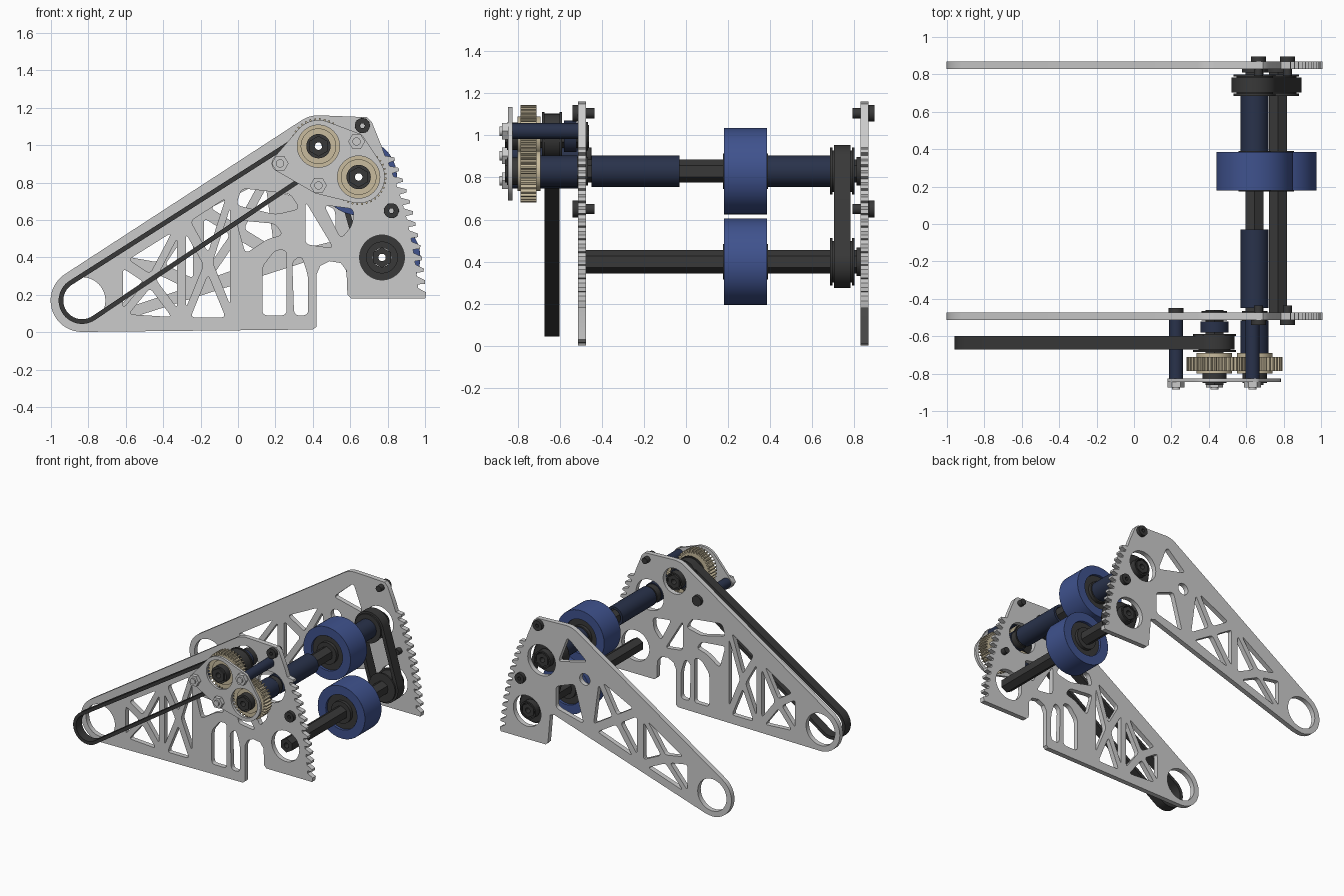
import bpy, bmesh
from math import sin, cos, pi, radians
from mathutils import Vector, Matrix
from mathutils.geometry import convex_hull_2d

if "Cube" in bpy.data.objects:
    bpy.data.objects.remove(bpy.data.objects["Cube"])


def mat(name, rgb):
    m = bpy.data.materials.new(name)
    m.diffuse_color = (*rgb, 1)
    m.use_nodes = True
    m.node_tree.nodes["Principled BSDF"].inputs["Base Color"].default_value = m.diffuse_color
    return m


BLUE = mat("roller_blue", (0.05, 0.085, 0.27))
NAVY = mat("tube_navy", (0.022, 0.032, 0.07))
DARK = mat("dark", (0.04, 0.04, 0.04))
TAN = mat("gear_tan", (0.58, 0.5, 0.34))


# ---- 2D outlines in the x-z plane ----
def circle(c, r, n=48, a0=0.0):
    return [(c[0] + r * cos(a0 + 2 * pi * i / n), c[1] + r * sin(a0 + 2 * pi * i / n)) for i in range(n)]


def arc(c, r, a, b, n=20):
    return [(c[0] + r * cos(radians(a + (b - a) * i / n)), c[1] + r * sin(radians(a + (b - a) * i / n)))
            for i in range(n + 1)]


def hull(*circles):
    pts = [p for c, r in circles for p in circle(c, r, 64)]
    return [pts[i] for i in convex_hull_2d([Vector(p) for p in pts])]


def rounded(poly, d=0.03, n=4):
    out, k = [], len(poly)
    for i in range(k):
        p, a, b = Vector(poly[i]), Vector(poly[i - 1]), Vector(poly[(i + 1) % k])
        s = p + (a - p).normalized() * min(d, (a - p).length * 0.45)
        e = p + (b - p).normalized() * min(d, (b - p).length * 0.45)
        for j in range(n + 1):
            t = j / n
            out.append(tuple(s * (1 - t) ** 2 + p * 2 * t * (1 - t) + e * t * t))
    return out


def cross_cell(quad, k=0.72):
    """Four rounded triangular windows left by an X brace."""
    q = [Vector(p) for p in quad]
    mid = sum(q, Vector((0, 0))) / 4
    res = []
    for i in range(4):
        tri = [q[i], q[(i + 1) % 4], mid]
        g = sum(tri, Vector((0, 0))) / 3
        res.append(rounded([g + (p - g) * k for p in tri], 0.025))
    return res


def gear(c, r, n):
    pts = []
    for i in range(n):
        for f, rr in ((0, r - 0.022), (0.4, r - 0.022), (0.55, r), (0.85, r)):
            a = 2 * pi * (i + f) / n
            pts.append((c[0] + rr * cos(a), c[1] + rr * sin(a)))
    return pts


def extrude(name, loops, y0, y1, material=None, bevel=0):
    """Outer loop plus hole loops, extruded from y0 to y1."""
    cu = bpy.data.curves.new(name, 'CURVE')
    cu.dimensions, cu.fill_mode, cu.extrude = '2D', 'BOTH', (y1 - y0) / 2
    for lp in loops:
        s = cu.splines.new('POLY')
        s.points.add(len(lp) - 1)
        for pt, p in zip(s.points, lp):
            pt.co = (p[0], p[1], 0, 1)
        s.use_cyclic_u = True
    tmp = bpy.data.objects.new(name, cu)
    me = bpy.data.meshes.new_from_object(tmp)
    bpy.data.objects.remove(tmp)
    me.transform(Matrix.Translation((0, (y0 + y1) / 2, 0)) @ Matrix.Rotation(pi / 2, 4, 'X'))
    bm = bmesh.new()
    bm.from_mesh(me)
    bmesh.ops.remove_doubles(bm, verts=bm.verts, dist=1e-5)
    bmesh.ops.recalc_face_normals(bm, faces=bm.faces)
    bm.to_mesh(me)
    bm.free()
    me.shade_smooth()
    me.set_sharp_from_angle(angle=radians(30))
    me.materials.clear()
    if material:
        me.materials.append(material)
    ob = bpy.data.objects.new(name, me)
    bpy.context.collection.objects.link(ob)
    if bevel:
        b = ob.modifiers.new("edge", 'BEVEL')
        b.width, b.segments, b.limit_method, b.angle_limit = bevel, 3, 'ANGLE', radians(40)
    return ob


PIVOT, DRIVE, UPPER, LOWER = (-0.834, 0.17), (0.43, 0.995), (0.645, 0.83), (0.77, 0.40)

# ---- side plates: toothed right edge, top edge and pivot ring shared ----
teeth = [(1.0, 0.18)]
A, B, C, N = Vector((0.965, 0.205)), Vector((0.935, 0.62)), Vector((0.775, 0.97)), 13
for i in range(N):
    for f, h in ((0.0, 0.038), (0.3, 0.042), (0.5, 0), (0.8, 0)):
        t = (i + f) / N
        tan = ((B - A) * (1 - t) + (C - B) * t).normalized()
        p = A * (1 - t) ** 2 + B * 2 * t * (1 - t) + C * t * t
        p += Vector((tan.y, -tan.x)) * h - tan * h * 0.35
        teeth.append(tuple(p))
edge = teeth + [(0.77, 0.99), (0.715, 1.125), (0.69, 1.15)] + arc(DRIVE, 0.165, 90, 122.7, 8) \
    + arc(PIVOT, 0.168, 122.7, 270)
holes = [circle(PIVOT, 0.125), circle(UPPER, 0.12), circle(LOWER, 0.12)]

front = [(0.40, 0.015), (0.42, 0.03), (0.42, 0.31), (0.44, 0.355), (0.49, 0.38), (0.55, 0.37), (0.58, 0.33),
         (0.585, 0.2), (0.605, 0.18)] + edge
front_cuts = [[(0.13, 0.09), (0.13, 0.35), (0.2, 0.44), (0.26, 0.44), (0.26, 0.09)],
              [(0.30, 0.09), (0.29, 0.38), (0.34, 0.41), (0.375, 0.3), (0.375, 0.09)],
              [(0.36, 0.70), (0.36, 0.47), (0.51, 0.45)],
              [(0.46, 0.68), (0.62, 0.66), (0.61, 0.57), (0.55, 0.50)],
              [(-0.01, 0.60), (0.04, 0.42), (0.16, 0.50), (0.24, 0.52), (0.2, 0.58)],
              [(-0.01, 0.68), (0.02, 0.77), (0.28, 0.74), (0.33, 0.66), (0.2, 0.63)]]
extrude("front_side_plate", [front] + holes + [circle(DRIVE, 0.1)] + [rounded(c) for c in front_cuts]
        + cross_cell([(-0.63, 0.08), (-0.31, 0.06), (-0.31, 0.58), (-0.63, 0.38)])
        + cross_cell([(-0.29, 0.05), (-0.03, 0.05), (-0.03, 0.77), (-0.29, 0.60)]), -0.512, -0.474)

back = [(-0.78, 0.01), (0.53, 0.43), (0.57, 0.42), (0.59, 0.2), (0.61, 0.18)] + edge
back_cuts = [[(0.42, 1.07), (0.50, 0.86), (0.25, 0.92)],
             [(0.36, 0.72), (0.52, 0.66), (0.52, 0.49), (0.28, 0.43)]]
extrude("back_side_plate", [back] + holes + [circle((0.27, 0.78), 0.045, 24)] + [rounded(c) for c in back_cuts]
        + cross_cell([(-0.64, 0.10), (-0.22, 0.24), (-0.22, 0.65), (-0.64, 0.38)])
        + cross_cell([(-0.20, 0.25), (0.22, 0.40), (0.16, 0.84), (-0.20, 0.66)]), 0.83, 0.868)

# ---- gearbox outer plate, standoffs and nuts ----
posts = [(0.225, 0.903), (0.43, 0.785), (0.634, 1.02)]
extrude("gearbox_plate", [hull((DRIVE, 0.14), (UPPER, 0.14), *[(p, 0.045) for p in posts]),
                          circle(DRIVE, 0.113), circle(UPPER, 0.113)], -0.845, -0.825)
for p in posts:
    extrude("standoff", [circle(p, 0.038, 32)], -0.825, -0.512, NAVY)
    extrude("standoff_nut", [circle(p, 0.045, 6)], -0.875, -0.845)
    extrude("standoff_bolt_tip", [circle(p, 0.022, 20)], -0.885, -0.875)
extrude("standoff_bolt_head", [circle(posts[0], 0.04, 32)], -0.474, -0.45, DARK, 0.012)

# ---- gears with hubs ----
for c, k in ((DRIVE, 36), (UPPER, 36)):
    extrude("spur_gear", [gear(c, 0.15, k), circle(c, 0.05, 6)], -0.786, -0.71, TAN)
    extrude("gear_boss", [circle(c, 0.095), circle(c, 0.05, 6)], -0.80, -0.69, TAN)
    extrude("gear_bearing_hub", [circle(c, 0.065, 32), circle(c, 0.045, 6)], -0.85, -0.80, DARK)


# ---- shafts and sleeves ----
def shaft(name, c, y0, y1):
    extrude(name, [circle(c, 0.055, 6, pi / 6), circle(c, 0.02, 20)], y0, y1, DARK)


def sleeve(c, y0, y1, r=0.075, m=NAVY):
    extrude("shaft_sleeve", [circle(c, r), circle(c, 0.057, 32)], y0, y1, m)


shaft("drive_shaft", DRIVE, -0.86, -0.46)
shaft("upper_roller_shaft", UPPER, -0.86, 0.86)
shaft("lower_roller_shaft", LOWER, -0.50, 0.86)
sleeve(DRIVE, -0.58, -0.52)
sleeve(UPPER, -0.71, -0.515)
sleeve(UPPER, -0.45, -0.03)
sleeve(UPPER, 0.385, 0.685)
for c, y in ((DRIVE, -0.515), (UPPER, -0.515), (UPPER, 0.81), (LOWER, 0.81)):
    sleeve(c, y, y + 0.05, 0.068, DARK)

# ---- rollers ----
for c in (UPPER, LOWER):
    extrude("roller_tread", [circle(c, 0.205, 64), circle(c, 0.135)], 0.18, 0.385, BLUE, 0.008)
    extrude("roller_core", [circle(c, 0.136), circle(c, 0.05, 32)], 0.20, 0.365, DARK)
    extrude("roller_hub", [circle(c, 0.085), circle(c, 0.05, 32)], 0.175, 0.39, DARK)


# ---- pulleys and belts ----
def pulley(c, y0, y1, r, flange):
    extrude("pulley", [circle(c, r), circle(c, 0.05, 32)], y0, y1, DARK)
    for y in (y0, y1 - 0.012):
        extrude("pulley_flange", [circle(c, flange), circle(c, 0.05, 32)], y, y + 0.012, DARK)


pulley(DRIVE, -0.685, -0.588, 0.085, 0.115)
pulley(UPPER, 0.685, 0.80, 0.098, 0.112)
pulley(LOWER, 0.685, 0.80, 0.098, 0.112)
extrude("drive_belt", [hull((PIVOT, 0.125), (DRIVE, 0.108)), hull((PIVOT, 0.1), (DRIVE, 0.083))],
        -0.672, -0.6, DARK)
extrude("roller_belt", [hull((UPPER, 0.125), (LOWER, 0.125)), hull((UPPER, 0.097), (LOWER, 0.097))],
        0.702, 0.782, DARK)

# ---- plate bolts ----
for c in ((0.665, 1.105), (0.82, 0.65)):
    for y0, y1, h in ((-0.512, -0.435, -0.54), (0.79, 0.868, 0.868)):
        extrude("plate_bolt", [circle(c, 0.024, 24)], y0, y1, DARK)
        extrude("plate_bolt_head", [circle(c, 0.04, 32), circle(c, 0.014, 6)], h, h + 0.028, DARK, 0.01)
